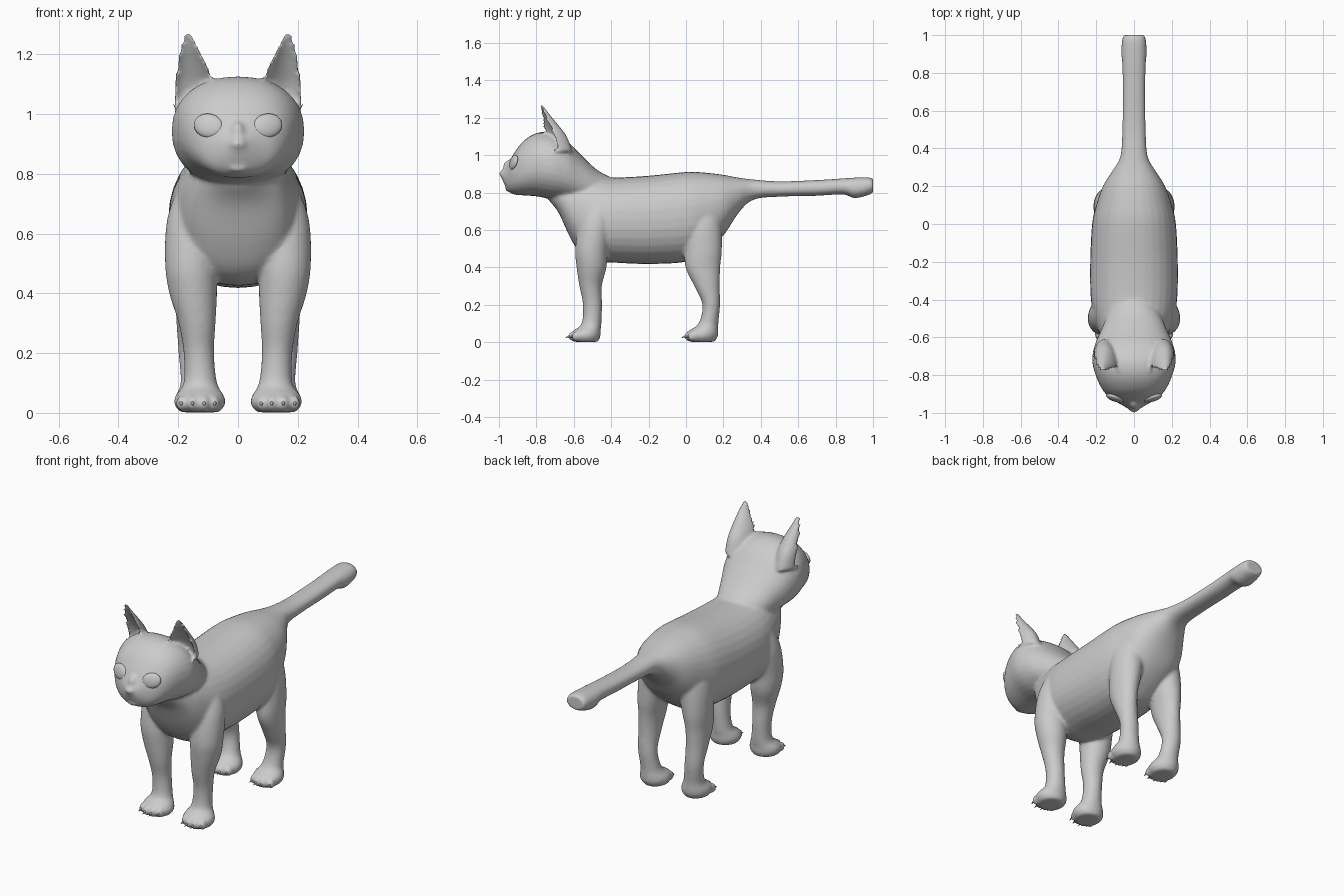
import bpy, bmesh, math
from mathutils import Vector, Matrix

if "Cube" in bpy.data.objects:
    bpy.data.objects.remove(bpy.data.objects["Cube"])

fur = bpy.data.materials.new("grey fur")
fur.diffuse_color = (0.6, 0.6, 0.6, 1)
fur.use_nodes = True
fur.node_tree.nodes["Principled BSDF"].inputs["Base Color"].default_value = fur.diffuse_color


def rows_smooth(rows, steps=4):
    """Catmull-Rom interpolation between section rows."""
    out = []
    for i in range(len(rows) - 1):
        quad = [rows[max(i - 1, 0)], rows[i], rows[i + 1], rows[min(i + 2, len(rows) - 1)]]
        for k in range(steps):
            t = k / steps
            out.append([b + 0.5 * t * (c - a + t * (2 * a - 5 * b + 4 * c - d + t * (3 * (b - c) + d - a)))
                        for a, b, c, d in zip(*quad)])
    return out + [list(rows[-1])]


def skin(bm, rings):
    """Closed tube through rings of points."""
    loops = [[bm.verts.new(p) for p in r] for r in rings]
    n = len(loops[0])
    for a, b in zip(loops, loops[1:]):
        for i in range(n):
            j = (i + 1) % n
            bm.faces.new((a[i], a[j], b[j], b[i]))
    bm.faces.new(loops[0][::-1])
    bm.faces.new(loops[-1])


ANG = [2 * math.pi * i / 32 for i in range(32)]


def squash(v, e):
    return math.copysign(abs(v) ** e, v)


def loft_y(bm, rows, e=0.9):
    """Rows: y, top z, bottom z, half width."""
    skin(bm, [[(w * squash(math.cos(a), e), y, (t + b) / 2 + (t - b) / 2 * squash(math.sin(a), e))
               for a in ANG] for y, t, b, w in rows_smooth(rows)])


def loft_z(bm, rows, s):
    """Rows: z, centre x, centre y, radius x, radius y."""
    skin(bm, [[(s * (x + rx * math.cos(a)), y + ry * math.sin(a), z) for a in ANG]
              for z, x, y, rx, ry in rows_smooth(rows)])


def blob(bm, loc, size):
    bmesh.ops.create_uvsphere(bm, u_segments=16, v_segments=10, radius=1,
                              matrix=Matrix.Translation(loc) @ Matrix.Diagonal((*size, 1)))


def make(name, bm):
    bmesh.ops.recalc_face_normals(bm, faces=bm.faces[:])
    me = bpy.data.meshes.new(name)
    bm.to_mesh(me)
    bm.free()
    ob = bpy.data.objects.new(name, me)
    bpy.context.collection.objects.link(ob)
    me.materials.append(fur)
    for p in me.polygons:
        p.use_smooth = True
    return ob


bm = bmesh.new()
# torso and tail
loft_y(bm, [(-.73, .83, .755, .07), (-.68, .86, .69, .125), (-.62, .87, .56, .165), (-.56, .885, .47, .19),
            (-.48, .885, .43, .215), (-.38, .88, .425, .23), (-.2, .89, .418, .232), (0, .91, .43, .222),
            (.1, .907, .48, .2), (.2, .895, .57, .165), (.28, .88, .69, .115), (.36, .87, .762, .072),
            (.5, .86, .778, .062), (.7, .867, .783, .06), (.84, .876, .79, .062), (.9, .88, .77, .067),
            (.97, .882, .785, .064), (1.0, .875, .8, .055)])
# head and neck
loft_y(bm, [(-.985, .915, .875, .02), (-.955, .95, .815, .07), (-.92, 1.01, .79, .13), (-.87, 1.075, .785, .172),
            (-.8, 1.118, .78, .203), (-.72, 1.122, .765, .222), (-.64, 1.08, .755, .208), (-.57, 1.01, .74, .178),
            (-.48, .925, .72, .14), (-.4, .88, .7, .1)])
# nose, upper lip and chin
blob(bm, (0, -.972, .9), (.03, .028, .02))
blob(bm, (0, -.945, .93), (.026, .035, .045))
blob(bm, (0, -.952, .848), (.036, .022, .011))
blob(bm, (0, -.945, .818), (.036, .022, .014))

FRONT = [(.002, .128, -.535, .066, .066), (.03, .128, -.538, .086, .08), (.06, .128, -.53, .08, .073),
         (.1, .126, -.505, .056, .053), (.2, .131, -.5, .051, .051), (.3, .137, -.51, .062, .06),
         (.4, .15, -.505, .08, .08), (.5, .157, -.505, .087, .087), (.65, .152, -.48, .085, .09),
         (.78, .13, -.45, .06, .07)]
REAR = [(.002, .128, .085, .06, .068), (.03, .13, .085, .08, .085), (.06, .132, .093, .076, .08),
        (.1, .136, .12, .056, .053), (.2, .147, .135, .052, .047), (.3, .15, .112, .056, .068),
        (.4, .148, .09, .062, .093), (.5, .14, .092, .075, .1), (.65, .12, .09, .085, .1), (.8, .09, .09, .06, .08)]
TOES = [(-.052, .02), (-.017, .004), (.022, .004), (.06, .022)]
EAR = [(1.02, .142, .075, -.765, .13), (1.1, .147, .068, -.778, .115), (1.16, .152, .054, -.787, .085),
       (1.22, .161, .034, -.793, .05), (1.25, .164, .021, -.793, .033), (1.272, .165, .01, -.79, .02)]

for s in (1, -1):
    # legs with toes
    for rows, front in ((FRONT, -.61), (REAR, .01)):
        loft_z(bm, rows, s)
        for dx, back in TOES:
            blob(bm, (s * (.13 + dx), front + back, .032), (.018, .024, .026))
    # ears: crescent sections, open toward the front and slightly outward
    rings = []
    for z, x, w, y, d in rows_smooth(EAR):
        ring = []
        for a in ANG:
            c, sn = math.cos(a), math.sin(a)
            px, py = w * c, d * (sn if sn > 0 else -.55 * sn)
            py += .35 * px
            ring.append((s * (x + px), y + .35 * w + py, z))
        rings.append(ring)
    skin(bm, rings)

# fuse the parts into one skin
body = make("cat_body", bm)
rem = body.modifiers.new("fuse", "REMESH")
rem.mode, rem.voxel_size, rem.use_smooth_shade = "VOXEL", .009, True
sm = body.modifiers.new("soften", "SMOOTH")
sm.factor, sm.iterations = .5, 6
bpy.context.view_layer.objects.active = body
body.select_set(True)
bpy.ops.object.convert(target="MESH")
for p in body.data.polygons:
    p.use_smooth = True

for s, side in ((1, "left"), (-1, "right")):
    # almond eyes set on the face
    hit, loc, nor, _ = body.ray_cast(Vector((s * .1, -2, .962)), Vector((0, 1, 0)))
    if hit:
        nor = (nor + Vector((0, -.6, 0))).normalized()
        rot = nor.to_track_quat("Z", "Y").to_matrix().to_4x4()
        bm = bmesh.new()
        bmesh.ops.create_uvsphere(
            bm, u_segments=20, v_segments=12, radius=1,
            matrix=Matrix.Translation(loc - nor * .004) @ rot @ Matrix.Rotation(s * .25, 4, "Z")
            @ Matrix.Diagonal((.052, .041, .017, 1)))
        make(side + "_eye", bm)
    # claws
    bm = bmesh.new()
    for front in (-.61, .01):
        for dx, back in TOES:
            m = Matrix.Translation((s * (.13 + dx), front + back - .022, .03)) @ Matrix.Rotation(math.radians(112), 4, "X")
            bmesh.ops.create_cone(bm, cap_ends=True, segments=8, radius1=.009, radius2=.001, depth=.035, matrix=m)
    make(side + "_claws", bm)
